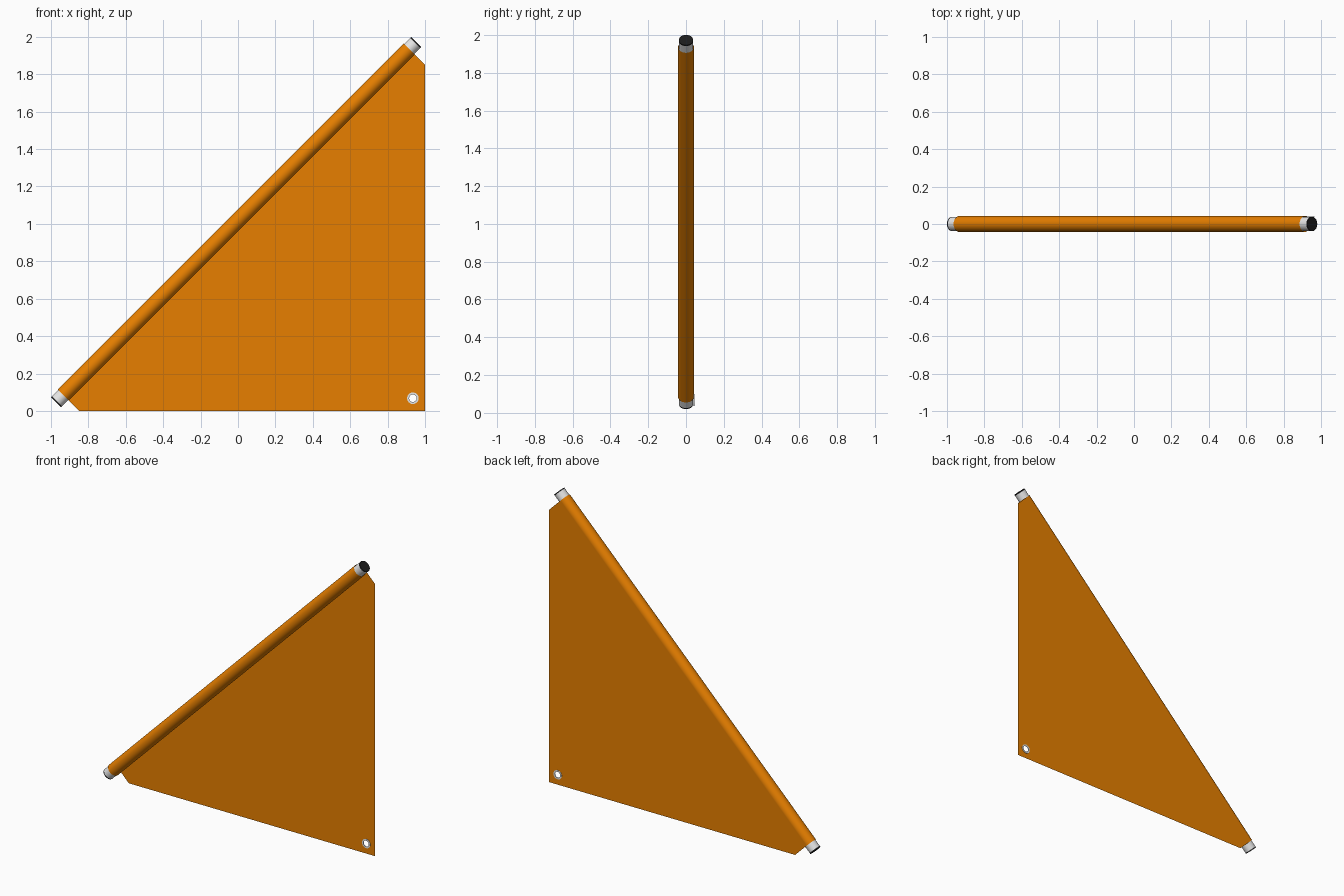
import bpy, math
from mathutils import Vector

if "Cube" in bpy.data.objects:
    bpy.data.objects.remove(bpy.data.objects["Cube"])


def material(name, rgb):
    m = bpy.data.materials.new(name)
    m.diffuse_color = (*rgb, 1)
    m.use_nodes = True
    m.node_tree.nodes["Principled BSDF"].inputs["Base Color"].default_value = m.diffuse_color
    return m


ORANGE = material("orange fabric", (0.80, 0.213, 0.0))
GREY = material("light grey metal", (0.8, 0.8, 0.8))
BLACK = material("black cap", (0.012, 0.012, 0.012))


def circle(cx, cz, r, n=32):
    return [(cx + r * math.cos(2 * math.pi * i / n),
             cz + r * math.sin(2 * math.pi * i / n)) for i in range(n)]


def plate(name, loops, thickness, y, mat):
    """Upright flat sheet in the xz plane; inner loops become holes."""
    cu = bpy.data.curves.new(name, 'CURVE')
    cu.dimensions = '2D'
    cu.fill_mode = 'BOTH'
    cu.extrude = thickness / 2
    for pts in loops:
        sp = cu.splines.new('POLY')
        sp.points.add(len(pts) - 1)
        for p, (x, z) in zip(sp.points, pts):
            p.co = (x, z, 0, 1)
        sp.use_cyclic_u = True
    cu.materials.append(mat)
    ob = bpy.data.objects.new(name, cu)
    bpy.context.collection.objects.link(ob)
    ob.location.y = y
    ob.rotation_euler.x = math.pi / 2
    bpy.ops.object.select_all(action='DESELECT')
    ob.select_set(True)
    bpy.context.view_layer.objects.active = ob
    bpy.ops.object.convert(target='MESH')


def rod(name, a, b, r, mat, ends='NGON'):
    """Smooth cylinder between two points of the xz plane."""
    a, b = Vector((a[0], 0, a[1])), Vector((b[0], 0, b[1]))
    bpy.ops.mesh.primitive_cylinder_add(vertices=40, radius=r, depth=(b - a).length,
                                        location=(a + b) / 2, end_fill_type=ends)
    ob = bpy.context.object
    ob.name = name
    ob.rotation_euler = (b - a).to_track_quat('Z', 'Y').to_euler()
    ob.data.materials.append(mat)
    bpy.ops.object.shade_smooth_by_angle(angle=math.radians(40))


# Diagonal pole with thin black end caps, wrapped by an open fabric sleeve
R_POLE, R_SLEEVE, c = 0.038, 0.042, 0.005
low, high = (-0.973, 0.047), (0.953, 1.973)
low_in, high_in = (low[0] + c, low[1] + c), (high[0] - c, high[1] - c)
rod("pole", low_in, high_in, R_POLE, GREY)
rod("lower_end_cap", low, low_in, R_POLE, BLACK)
rod("upper_end_cap", high_in, high, R_POLE, BLACK)
rod("sleeve", (-0.935, 0.085), (0.915, 1.935), R_SLEEVE, ORANGE, 'NOTHING')

# Fabric sheet hanging from the back of the sleeve, with clipped corners and an eyelet
eye = (0.935, 0.068)
plate("fabric_panel", [[(-0.935, 0.085), (-0.85, 0), (1, 0), (1, 1.85), (0.915, 1.935)],
                       circle(*eye, 0.021)], 0, R_SLEEVE, ORANGE)
plate("eyelet", [circle(*eye, 0.031), circle(*eye, 0.02)], 0.004, R_SLEEVE, GREY)
